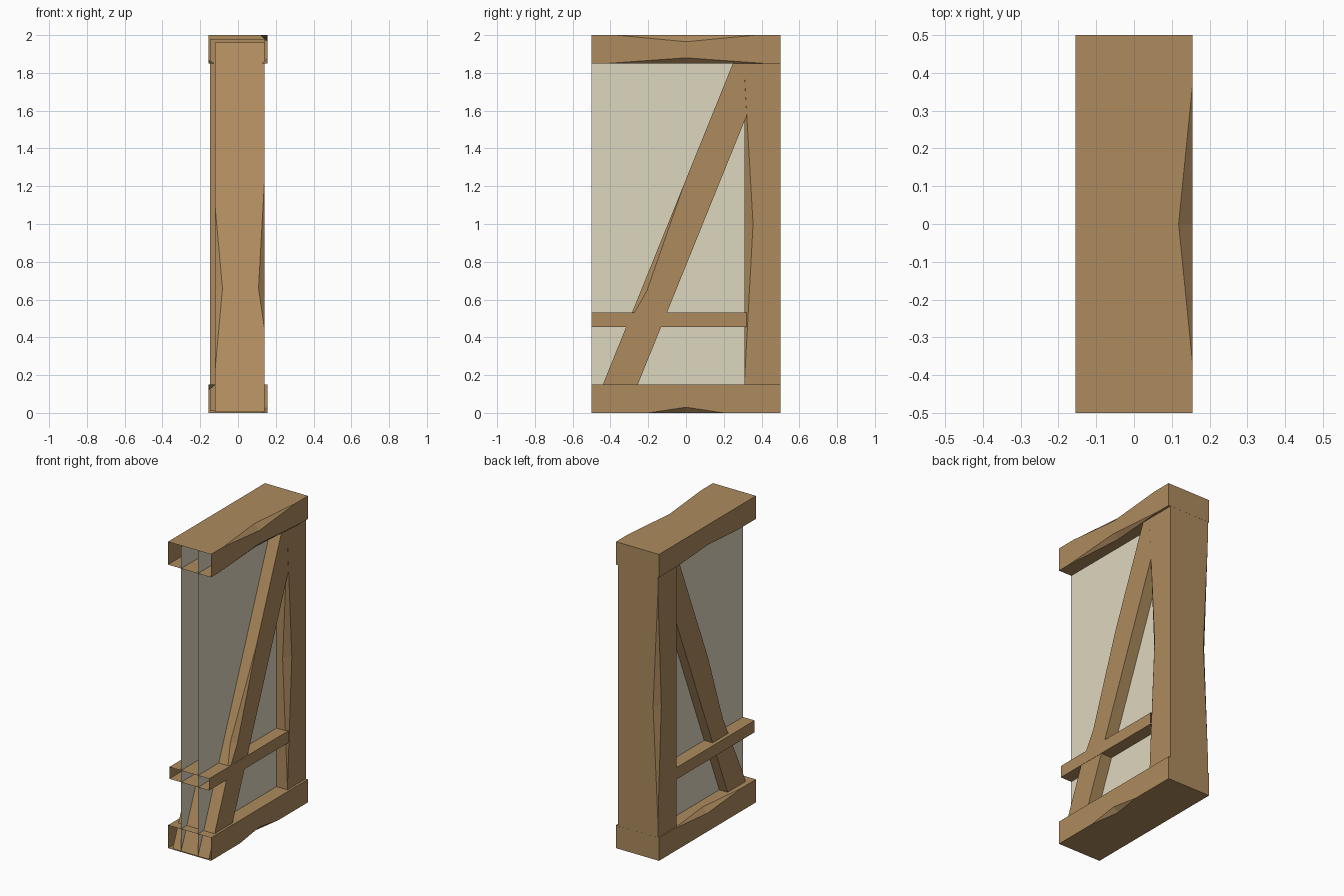
import bpy, bmesh
from mathutils import Vector

if "Cube" in bpy.data.objects:
    bpy.data.objects.remove(bpy.data.objects["Cube"])


def material(name, rgb):
    m = bpy.data.materials.new(name)
    m.diffuse_color = (*rgb, 1)
    m.use_nodes = True
    m.node_tree.nodes["Principled BSDF"].inputs["Base Color"].default_value = m.diffuse_color
    return m


WOOD = material("brown_wood", (0.423, 0.258, 0.112))
PLASTER = material("pale_plaster", (0.730, 0.680, 0.521))


def box(x, y, z, shear=0.0, open_front=False, open_back=False):
    """Box from ranges; shear slides y with height."""
    bm = bmesh.new()
    v = [bm.verts.new((a, b + shear * c, c)) for c in z for b in y for a in x]
    for f in ((0, 2, 3, 1), (4, 5, 7, 6), (0, 4, 6, 2), (1, 3, 7, 5)):
        bm.faces.new([v[i] for i in f])
    if not open_front:
        bm.faces.new([v[i] for i in (0, 1, 5, 4)])
    if not open_back:
        bm.faces.new([v[i] for i in (2, 6, 7, 3)])
    return bm


def chip(bm, near, axis, lo, mid, hi, dx, dother):
    """Knock a two-facet chip out of the edge whose middle is closest to near."""
    near = Vector(near)
    edge = min(bm.edges, key=lambda e: ((e.verts[0].co + e.verts[1].co) / 2 - near).length)
    a, b = sorted(edge.verts, key=lambda v: v.co[axis])
    pa, d = a.co.copy(), b.co - a.co
    at = lambda t: pa + d * ((t - pa[axis]) / d[axis])
    e0, e1 = bm.verts.new(at(lo)), bm.verts.new(at(hi))
    tips, faces = [], list(edge.link_faces)
    outlines = []
    for f in faces:
        inward = f.calc_center_median() - pa
        inward = (inward - inward.project(d)).normalized()
        depth = dx if abs(inward.x) > 0.7 else dother
        p = bm.verts.new(at(mid) + inward * depth)
        tips.append(p)
        vs = list(f.verts)
        i, j = vs.index(a), vs.index(b)
        if (i + 1) % len(vs) == j:
            vs[i + 1:i + 1] = [e0, p, e1]
        else:
            vs[j + 1:j + 1] = [e1, p, e0]
        outlines.append(vs)
    bmesh.ops.delete(bm, geom=faces, context='FACES_ONLY')
    bm.edges.remove(edge)
    for vs in outlines:
        bm.faces.new(vs)
    bm.faces.new((e0, tips[0], tips[1]))
    bm.faces.new((e1, tips[1], tips[0]))


def finish(name, bm, mat, recalc=True):
    if recalc:
        bmesh.ops.recalc_face_normals(bm, faces=bm.faces[:])
    me = bpy.data.meshes.new(name)
    bm.to_mesh(me)
    bm.free()
    me.materials.append(mat)
    bpy.context.collection.objects.link(bpy.data.objects.new(name, me))


W = 0.155

# Top beam, open at the front end
bm = box((-W, W), (-0.5, 0.5), (1.85, 2.0), open_front=True)
chip(bm, (W, 0, 2), 1, -0.37, 0, 0.37, 0.037, 0.035)
chip(bm, (W, 0, 1.85), 1, -0.42, 0, 0.42, 0.03, 0.03)
chip(bm, (-W, 0, 1.85), 1, -0.3, 0, 0.3, 0.03, 0.02)
finish("top_beam", bm, WOOD)

# Bottom beam, open at the front end
bm = box((-W, W), (-0.5, 0.5), (0, 0.15), open_front=True)
chip(bm, (W, 0, 0), 1, -0.2, 0, 0.2, 0.03, 0.03)
chip(bm, (-W, 0, 0.15), 1, -0.35, 0, 0.35, 0.037, 0.03)
finish("bottom_beam", bm, WOOD)

# Back post
bm = box((-0.147, 0.14), (0.31, 0.4995), (0.01, 1.98))
chip(bm, (0.14, 0.31, 1), 2, 0.17, 1.0, 1.78, 0.035, 0.045)
chip(bm, (-0.147, 0.5, 1), 2, 0.25, 1.0, 1.75, 0.035, 0.035)
finish("post", bm, WOOD)

# Leaning brace
S = 0.405
bm = box((-0.122, 0.1395), (-0.501, -0.316), (0.005, 1.96), shear=S)
yc = -0.501 + S * 0.98
chip(bm, (0.1395, yc, 0.98), 2, 0.45, 0.66, 1.22, 0.031, 0.03)
chip(bm, (-0.122, yc, 0.98), 2, 0.22, 0.66, 1.1, 0.04, 0.03)
finish("brace", bm, WOOD)

# Low rail, open at both ends
finish("rail", box((-0.146, 0.141), (-0.5, 0.32), (0.455, 0.532),
                   open_front=True, open_back=True), WOOD)

# Plaster sheets on both sides
for name, s in (("left_panel", -1), ("right_panel", 1)):
    bm = bmesh.new()
    pts = [(-0.5, 0.005), (0.4, 0.005), (0.4, 1.995), (-0.5, 1.995)][::s]
    bm.faces.new([bm.verts.new((s * 0.061, y, z)) for y, z in pts])
    finish(name, bm, PLASTER, recalc=False)
